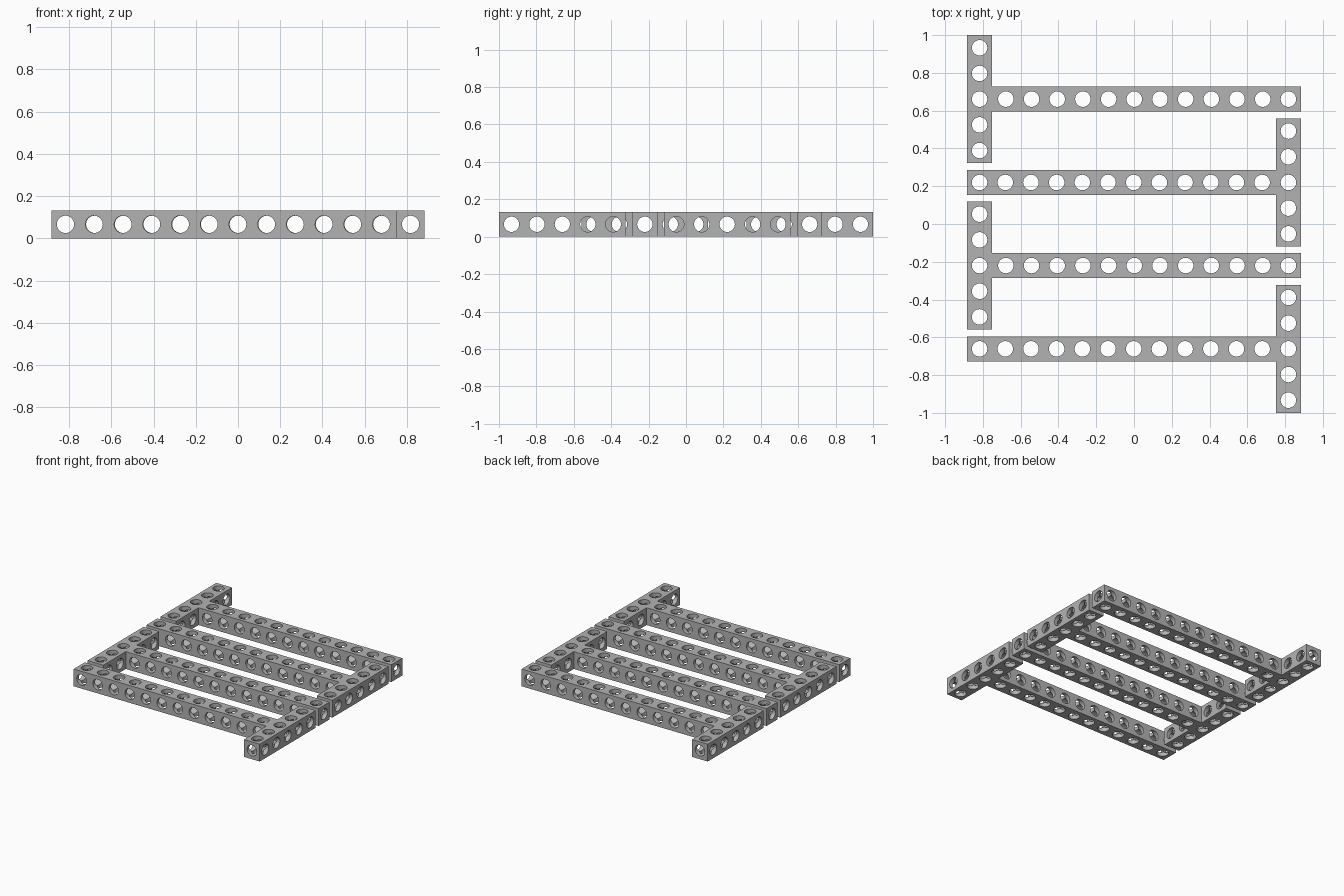
import bpy, bmesh, math
from mathutils import Matrix, Vector

if "Cube" in bpy.data.objects:
    bpy.data.objects.remove(bpy.data.objects["Cube"])

W = 0.133          # beam thickness
PITCH = 0.136      # hole spacing
FIRST = 0.139      # crossbar centre to first arm hole
R = 0.041          # hole radius
A = 0.8175         # crossbar centre distance from the middle
ARM = [FIRST + PITCH * k for k in range(12)]
CROSS = [PITCH * k for k in range(-2, 3)]
H = W / 2
END = ARM[-1] + H
SIDE = 2 * PITCH + H

grey = bpy.data.materials.new("grey")
grey.diffuse_color = (0.45, 0.45, 0.45, 1)
grey.use_nodes = True
grey.node_tree.nodes["Principled BSDF"].inputs["Base Color"].default_value = grey.diffuse_color


def add_object(name, bm):
    mesh = bpy.data.meshes.new(name)
    bm.to_mesh(mesh)
    bm.free()
    ob = bpy.data.objects.new(name, mesh)
    bpy.context.collection.objects.link(ob)
    return ob


def hole_cutter(name, axis, centres):
    """Cylinders along one axis; each entry is (centre, length)."""
    bm = bmesh.new()
    turn = Vector((0, 0, 1)).rotation_difference(Vector(axis)).to_matrix().to_4x4()
    for centre, length in centres:
        bmesh.ops.create_cone(bm, cap_ends=True, segments=32, radius1=R, radius2=R,
                              depth=length, matrix=Matrix.Translation(centre) @ turn)
    ob = add_object(name, bm)
    ob.hide_render = True
    return ob


# T-shaped beam: crossbar along y at the origin, arm along +x
bm = bmesh.new()
outline = [(-H, -SIDE), (H, -SIDE), (H, -H), (END, -H),
           (END, H), (H, H), (H, SIDE), (-H, SIDE)]
face = bm.faces.new([bm.verts.new((x, y, 0)) for x, y in outline])
up = bmesh.ops.extrude_face_region(bm, geom=[face])["geom"]
bmesh.ops.translate(bm, vec=(0, 0, W), verts=[v for v in up if isinstance(v, bmesh.types.BMVert)])
bmesh.ops.recalc_face_normals(bm, faces=bm.faces)
beam = add_object("t_beam", bm)
beam.data.materials.append(grey)

# Holes in three directions, with full-length bores through arm and crossbar
short = W * 1.5
cutters = [
    hole_cutter("upright_holes", (0, 0, 1),
                [((x, 0, H), short) for x in ARM] + [((0, y, H), short) for y in CROSS]),
    hole_cutter("lengthwise_holes", (1, 0, 0),
                [((0, y, H), short) for y in CROSS if y] + [((END / 2, 0, H), END * 1.3)]),
    hole_cutter("crosswise_holes", (0, 1, 0),
                [((x, 0, H), short) for x in ARM] + [((0, 0, H), SIDE * 2.2)]),
]
for cutter in cutters:
    mod = beam.modifiers.new(cutter.name, 'BOOLEAN')
    mod.operation = 'DIFFERENCE'
    mod.solver = 'EXACT'
    mod.object = cutter

# Bake the drilled beam and drop the helpers
graph = bpy.context.evaluated_depsgraph_get()
drilled = bpy.data.meshes.new_from_object(beam.evaluated_get(graph))
beam.modifiers.clear()
beam.data = drilled
drilled.materials.clear()
drilled.materials.append(grey)
for poly in drilled.polygons:
    poly.material_index = 0
for cutter in cutters:
    bpy.data.objects.remove(cutter)
bpy.context.view_layer.objects.active = beam
beam.select_set(True)
bpy.ops.object.shade_smooth_by_angle(angle=math.radians(30))

# Four interlocking beams, alternately turned around
for i, y in enumerate((0.661, 0.22, -0.22, -0.661)):
    ob = beam if i == 0 else beam.copy()
    if i:
        bpy.context.collection.objects.link(ob)
    ob.name = f"t_beam_{i + 1}"
    ob.location = (-A if i % 2 == 0 else A, y, 0)
    ob.rotation_euler.z = math.pi * (i % 2)
